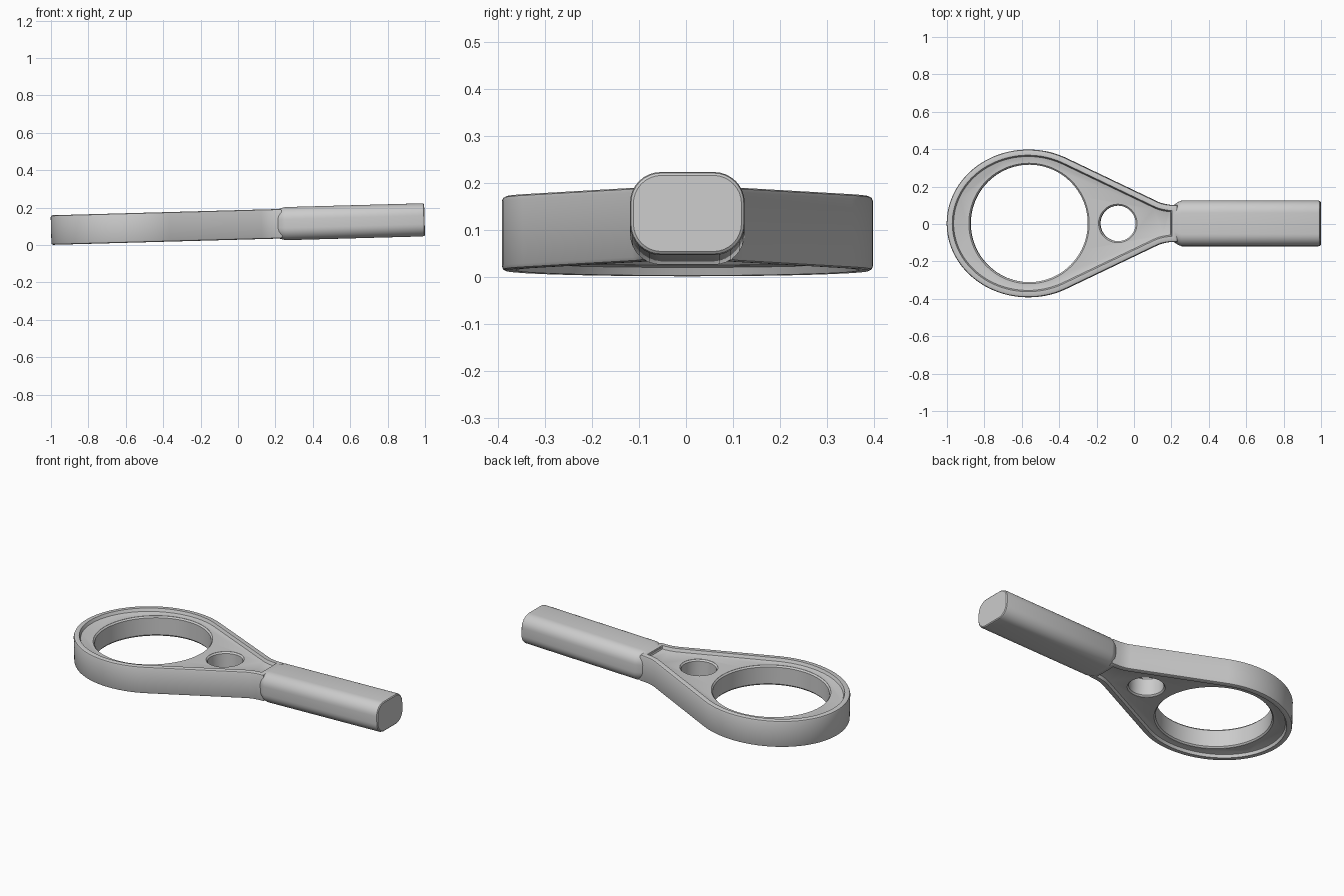
import bpy, bmesh, math
from mathutils import Vector

cube = bpy.data.objects.get("Cube")
if cube:
    bpy.data.objects.remove(cube, do_unlink=True)

grey = bpy.data.materials.new("plain grey")
grey.use_nodes = True
colour = (0.6, 0.6, 0.6, 1)
grey.diffuse_color = colour
grey.node_tree.nodes["Principled BSDF"].inputs["Base Color"].default_value = colour

TILT = -0.0275
ORIGIN = Vector((0, 0.003, 0.107))


def loft(name, rings):
    """Skin a list of equal-length point rings and cap both ends."""
    bm = bmesh.new()
    loops = [[bm.verts.new(p) for p in ring] for ring in rings]
    for a, b in zip(loops, loops[1:]):
        for i in range(len(a)):
            j = (i + 1) % len(a)
            bm.faces.new((a[i], a[j], b[j], b[i]))
    bm.faces.new(loops[0])
    bm.faces.new(loops[-1])
    bmesh.ops.recalc_face_normals(bm, faces=bm.faces)
    mesh = bpy.data.meshes.new(name)
    bm.to_mesh(mesh)
    bm.free()
    mesh.materials.append(grey)
    obj = bpy.data.objects.new(name, mesh)
    bpy.context.collection.objects.link(obj)
    return obj


def activate(obj):
    bpy.ops.object.select_all(action='DESELECT')
    obj.select_set(True)
    bpy.context.view_layer.objects.active = obj


def inset(points, d):
    """Move a clockwise outline inwards by d, with mitred corners."""
    out = []
    for i, p in enumerate(points):
        a = (p - points[i - 1]).normalized()
        b = (points[(i + 1) % len(points)] - p).normalized()
        na, nb = Vector((a.y, -a.x)), Vector((b.y, -b.x))
        out.append(p + (na + nb) * d / (1 + na.dot(nb)))
    return out


# Teardrop head: oval, straight flanks and a short neck
half = []
for i in range(41):
    t = math.radians(180 - 117.5 * i / 40)
    half.append(Vector((-0.565 + 0.435 * math.cos(t), 0.395 * math.sin(t))))
half += [Vector(p) for p in ((0.125, 0.117), (0.145, 0.109), (0.165, 0.104),
                             (0.19, 0.1), (0.235, 0.098))]
outline = half + [Vector((p.x, -p.y)) for p in reversed(half[1:])]

# Rounded outer edge, raised rim and sunken floor, on both sides
steps = [(0.042, 0.059), (0.037, 0.061), (0.03, 0.078), (0.009, 0.079),
         (0.003, 0.076), (0, 0.069)]
levels = [(d, -z) for d, z in steps] + [(d, z) for d, z in reversed(steps)]
head = loft("ring_head", [[(p.x, p.y, z) for p in inset(outline, d)]
                          for d, z in levels])

# Large and small holes with softened lips
for x, r, n in ((-0.56, 0.314, 96), (-0.085, 0.095, 48)):
    rings = []
    for z, grow in ((-0.1, 0.008), (-0.058, 0.008), (-0.05, 0),
                    (0.05, 0), (0.058, 0.008), (0.1, 0.008)):
        rings.append([(x + (r + grow) * math.cos(math.tau * k / n),
                       (r + grow) * math.sin(math.tau * k / n), z)
                      for k in range(n)])
    cutter = loft("hole_cutter", rings)
    cutter.hide_render = True
    mod = head.modifiers.new("hole", 'BOOLEAN')
    mod.operation = 'DIFFERENCE'
    mod.solver = 'EXACT'
    mod.object = cutter
    activate(head)
    bpy.ops.object.modifier_apply(modifier=mod.name)
    bpy.data.objects.remove(cutter, do_unlink=True)


def rounded_section(x, hy, hz):
    """Rounded rectangle across the handle."""
    r = hz * 0.74
    ring = []
    for corner, (sy, sz) in enumerate(((1, 1), (-1, 1), (-1, -1), (1, -1))):
        for k in range(9):
            t = math.pi / 2 * (corner + k / 8)
            ring.append((x, sy * (hy - r) + r * math.cos(t),
                         sz * (hz - r) + r * math.sin(t)))
    return ring


# Handle flares out of the neck and ends in a flat, eased tip
sections = [(0.2, 0.09, 0.074), (0.215, 0.1, 0.077), (0.235, 0.114, 0.084),
            (0.255, 0.122, 0.0885), (0.985, 0.122, 0.0885),
            (0.994, 0.12, 0.086), (0.998, 0.115, 0.081)]
handle = loft("handle", [rounded_section(*s) for s in sections])

# Tilt the whole tool so the handle rises slightly
for obj in (head, handle):
    obj.location = ORIGIN
    obj.rotation_euler = (0, TILT, 0)
    activate(obj)
    bpy.ops.object.shade_smooth_by_angle(angle=math.radians(35))
